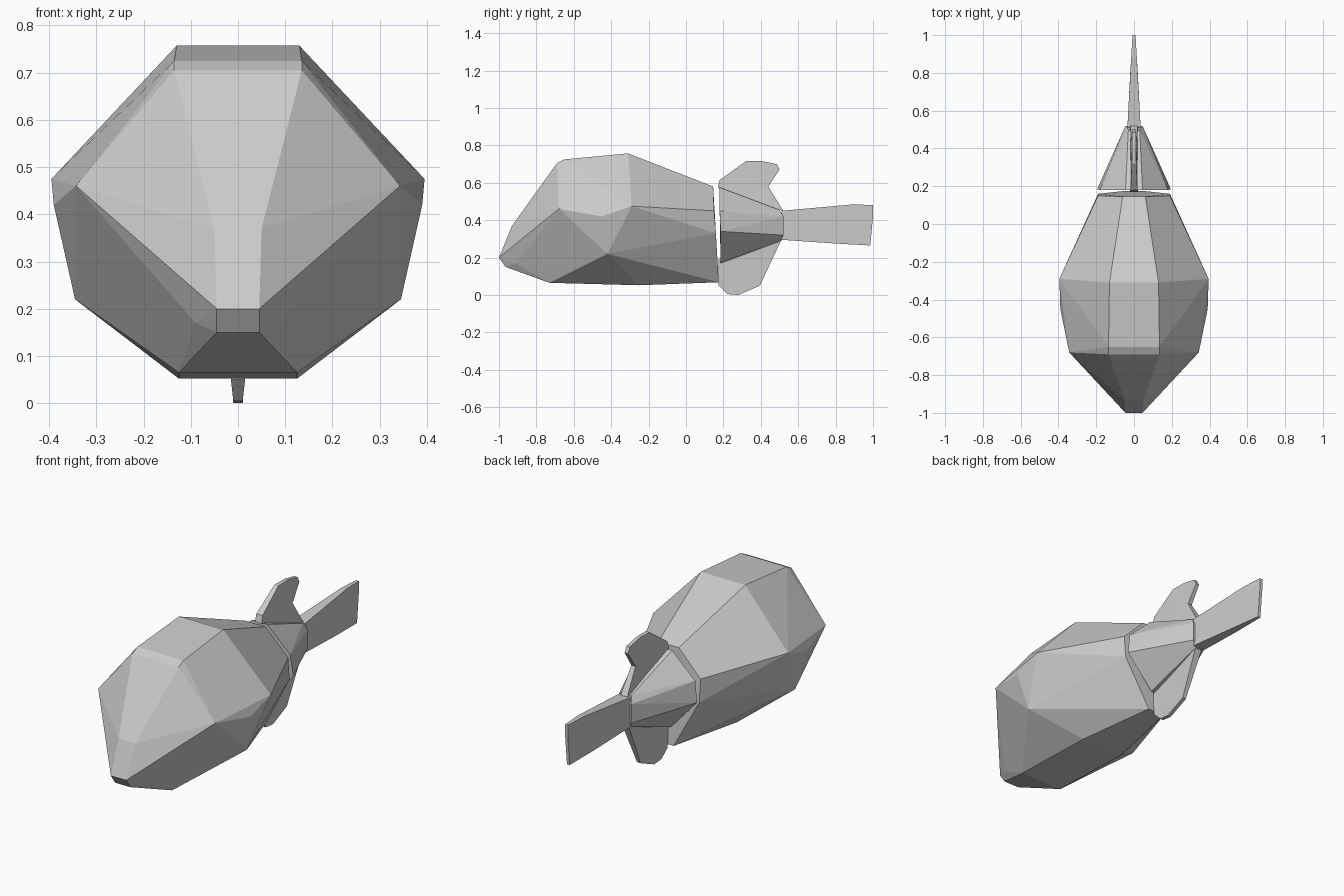
import bpy, bmesh


def finish(bm, name):
    bmesh.ops.recalc_face_normals(bm, faces=bm.faces)
    me = bpy.data.meshes.new(name)
    bm.to_mesh(me)
    bm.free()
    ob = bpy.data.objects.new(name, me)
    bpy.context.collection.objects.link(ob)
    return ob


def faceted_hull(name, half):
    """Convex faceted solid from one half's points, mirrored across x = 0."""
    bm = bmesh.new()
    for x, y, z in half:
        bm.verts.new((x, y, z))
        bm.verts.new((-x, y, z))
    res = bmesh.ops.convex_hull(bm, input=bm.verts)
    junk = {g for g in res["geom_interior"] + res["geom_unused"]
            if isinstance(g, bmesh.types.BMVert)}
    bmesh.ops.delete(bm, geom=list(junk), context='VERTS')
    bmesh.ops.dissolve_limit(bm, angle_limit=0.03, verts=bm.verts, edges=bm.edges)
    return finish(bm, name)


def fin(name, outline):
    """Thin plate from a side outline of (y, z, half thickness)."""
    bm = bmesh.new()
    right = [bm.verts.new((t, y, z)) for y, z, t in outline]
    left = [bm.verts.new((-t, y, z)) for y, z, t in outline]
    n = len(outline)
    caps = [bm.faces.new(right), bm.faces.new(left[::-1])]
    for i in range(n):
        j = (i + 1) % n
        bm.faces.new((right[i], left[i], left[j], right[j]))
    bmesh.ops.triangulate(bm, faces=caps)
    return finish(bm, name)


# Body: blunt head, widest at the middle, cut off before the tail
faceted_hull("body", [
    (0.045, -1.0, 0.20), (0.045, -0.965, 0.15), (0.09, -0.91, 0.17),
    (0.05, -0.93, 0.37),
    (0.135, -0.69, 0.705), (0.135, -0.65, 0.725), (0.13, -0.31, 0.757),
    (0.343, -0.68, 0.46), (0.395, -0.29, 0.475), (0.39, -0.45, 0.42),
    (0.345, -0.42, 0.22), (0.125, -0.73, 0.065), (0.125, -0.25, 0.052),
    (0.06, 0.145, 0.58), (0.19, 0.15, 0.45), (0.19, 0.16, 0.33),
    (0.05, 0.175, 0.068)])

# Tail stem, tapering to the tail fin
faceted_hull("tail_stem", [
    (0.045, 0.18, 0.575), (0.18, 0.18, 0.45), (0.195, 0.185, 0.34),
    (0.04, 0.185, 0.17),
    (0.03, 0.50, 0.455), (0.045, 0.52, 0.42), (0.045, 0.52, 0.32),
    (0.02, 0.51, 0.29)])

# Fins
fin("tail_fin", [
    (0.51, 0.45, 0.035), (0.88, 0.483, 0.015), (1.0, 0.482, 0.008),
    (1.0, 0.42, 0.008), (0.985, 0.265, 0.008), (0.80, 0.275, 0.02),
    (0.51, 0.295, 0.035)])
fin("dorsal_fin", [
    (0.17, 0.575, 0.02), (0.18, 0.615, 0.018), (0.32, 0.715, 0.012),
    (0.40, 0.717, 0.01), (0.485, 0.70, 0.01), (0.50, 0.67, 0.01),
    (0.44, 0.58, 0.012), (0.52, 0.45, 0.02), (0.30, 0.50, 0.02)])
fin("belly_fin", [
    (0.175, 0.19, 0.02), (0.175, 0.05, 0.015), (0.22, 0.005, 0.01),
    (0.28, 0.0, 0.01), (0.395, 0.05, 0.01), (0.51, 0.295, 0.02),
    (0.30, 0.28, 0.02)])
